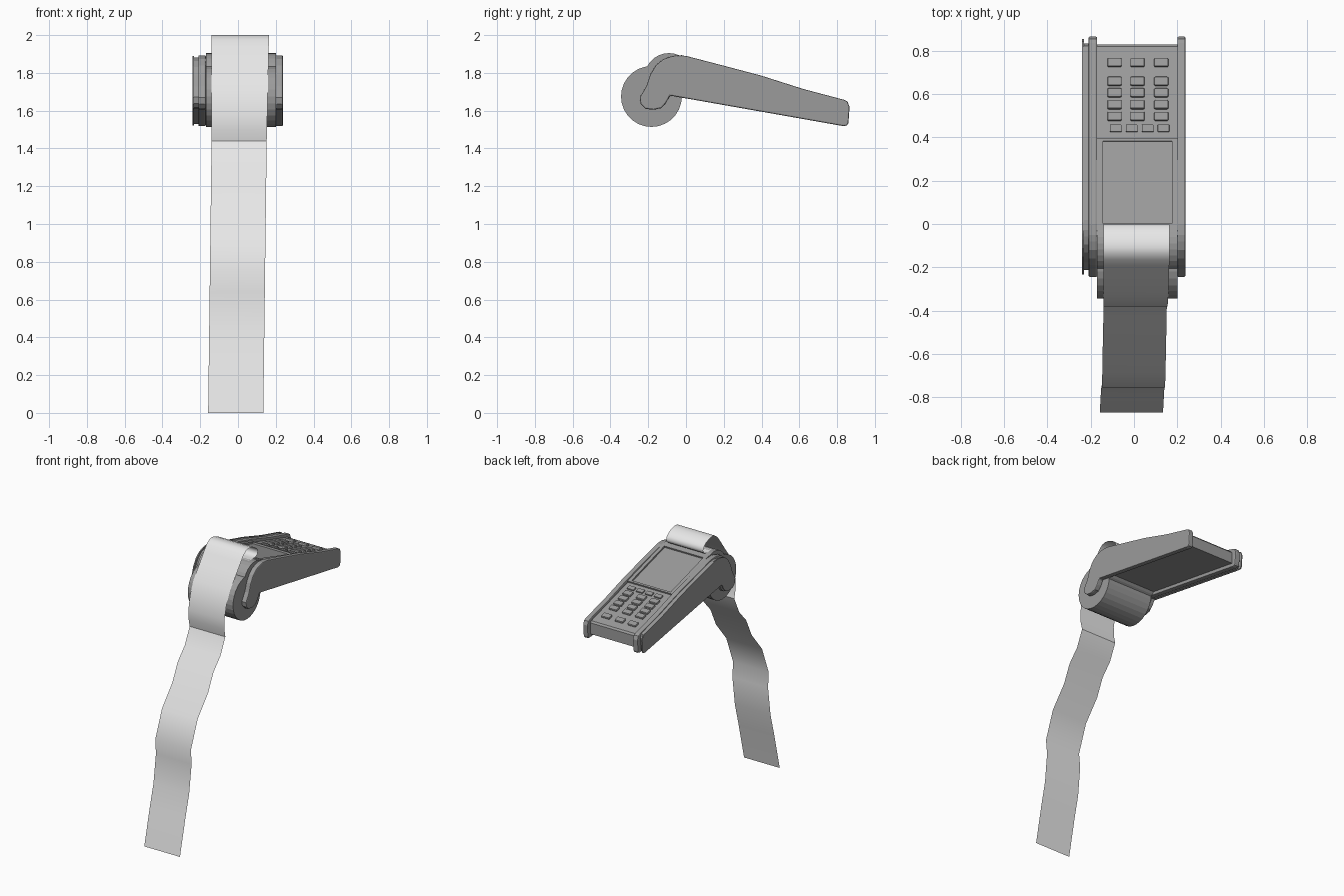
import bpy, bmesh, math

if "Cube" in bpy.data.objects:
    bpy.data.objects.remove(bpy.data.objects["Cube"])

SLOPE = -0.287
TILT = math.atan(SLOPE)


def material(name, v):
    m = bpy.data.materials.new(name)
    m.diffuse_color = (v, v, v, 1)
    m.use_nodes = True
    m.node_tree.nodes["Principled BSDF"].inputs["Base Color"].default_value = m.diffuse_color
    return m


casing = material("casing grey", 0.33)
paper = material("paper white", 0.8)


def finish(name, bm, mat, bevel=0):
    bmesh.ops.recalc_face_normals(bm, faces=bm.faces[:])
    me = bpy.data.meshes.new(name)
    bm.to_mesh(me)
    bm.free()
    ob = bpy.data.objects.new(name, me)
    bpy.context.collection.objects.link(ob)
    me.materials.append(mat)
    if bevel:
        mod = ob.modifiers.new("bevel", 'BEVEL')
        mod.width, mod.segments = bevel, 2
        mod.limit_method, mod.angle_limit = 'ANGLE', math.radians(60)
    return ob


def extrude(name, profile, x0, x1, bevel=0):
    """Extrude a side profile (y, z) along x."""
    bm = bmesh.new()
    a = [bm.verts.new((x0, y, z)) for y, z in profile]
    b = [bm.verts.new((x1, y, z)) for y, z in profile]
    bm.faces.new(a)
    bm.faces.new(b)
    for i in range(len(a)):
        j = (i + 1) % len(a)
        bm.faces.new((a[i], a[j], b[j], b[i]))
    return finish(name, bm, casing, bevel)


def circle(cy, cz, r, n):
    return [(cy + r * math.cos(2 * math.pi * i / n),
             cz + r * math.sin(2 * math.pi * i / n)) for i in range(n)]


def scaled(profile, s, cy=0.31, cz=1.705):
    return [(cy + (y - cy) * s, cz + (z - cz) * s) for y, z in profile]


def top(y):
    return 1.875 + SLOPE * y


def slab(name, x0, x1, y0, y1, h, bevel=0.003):
    """Plate lying on the sloped top face."""
    bm = bmesh.new()
    bmesh.ops.create_cube(bm, size=1)
    sink = 0.01
    bmesh.ops.scale(bm, vec=(x1 - x0, (y1 - y0) / math.cos(TILT), h + sink),
                    verts=bm.verts)
    bmesh.ops.translate(bm, vec=(0, 0, (h - sink) / 2), verts=bm.verts)
    ob = finish(name, bm, casing, bevel)
    y = (y0 + y1) / 2
    ob.location = ((x0 + x1) / 2, y, top(y))
    ob.rotation_euler.x = TILT
    return ob


# Side rails with the hooked front end
rail = [(-0.08, 1.887), (-0.05, 1.893), (0, 1.89), (0.2, 1.838), (0.4, 1.785),
        (0.62, 1.715), (0.835, 1.658), (0.855, 1.648), (0.866, 1.62),
        (0.86, 1.535), (0.853, 1.522), (0.835, 1.518), (-0.085, 1.68),
        (-0.105, 1.642), (-0.13, 1.614), (-0.17, 1.605), (-0.215, 1.61),
        (-0.24, 1.635), (-0.245, 1.67), (-0.21, 1.73), (-0.19, 1.79),
        (-0.16, 1.84), (-0.12, 1.873)]
extrude("right_rail", rail, 0.2, 0.238, 0.007)
extrude("left_rail", rail, -0.21, -0.17, 0.007)

# Card swipe channel outside the left rail
extrude("swipe_groove", scaled(rail, 0.94), -0.233, -0.208)
extrude("swipe_flange", scaled(rail, 0.98), -0.24, -0.232)

# Main body between the rails
body = [(-0.15, 1.86), (-0.05, top(-0.05)), (0.82, top(0.82)), (0.83, top(0.83) - 0.01),
        (0.83, 1.545), (-0.05, 1.697), (-0.15, 1.72)]
extrude("body", body, -0.171, 0.201)

# Paper roll housing and its rounded lid
extrude("roll_housing", circle(-0.183, 1.675, 0.161, 28), -0.17, 0.2)
extrude("housing_lid", circle(-0.09, 1.775, 0.13, 28), -0.17, 0.2)

# Screen bezel around a sunken screen
slab("bezel_left", -0.17, -0.143, -0.03, 0.395, 0.012, 0)
slab("bezel_right", 0.175, 0.2, -0.03, 0.395, 0.012, 0)
slab("bezel_bottom", -0.143, 0.175, 0.38, 0.395, 0.012, 0)
slab("bezel_top", -0.143, 0.175, -0.03, 0.0, 0.012, 0)

# Keypad: number and action keys, then a row of small function keys
for y in (0.745, 0.658, 0.605, 0.55, 0.496):
    for x in (-0.09, 0.016, 0.126):
        slab("key", x - 0.033, x + 0.033, y - 0.02, y + 0.02, 0.014, 0.006)
for x in (-0.085, -0.011, 0.063, 0.136):
    slab("function_key", x - 0.027, x + 0.027, 0.425, 0.457, 0.01)


# Receipt paper, one curled sheet and one hanging sheet
def sheet(name, path, left, right):
    """left and right are (x at start, x at end)."""
    bm = bmesh.new()
    prev = None
    z0, z1 = path[0][1], path[-1][1]
    for y, z in path:
        t = (z - z0) / (z1 - z0)
        row = [bm.verts.new((s + (e - s) * t, y, z)) for s, e in (left, right)]
        if prev:
            bm.faces.new((prev[0], row[0], row[1], prev[1]))
        prev = row
    for f in bm.faces:
        f.smooth = True
    return finish(name, bm, paper)


curl = [(-0.10, 1.905), (-0.05, 1.903), (-0.02, 1.906), (-0.005, 1.918),
        (0.0, 1.937), (-0.01, 1.96), (-0.04, 1.982), (-0.08, 1.997),
        (-0.11, 2.0), (-0.135, 1.996), (-0.165, 1.975), (-0.2, 1.93),
        (-0.25, 1.86), (-0.32, 1.767), (-0.36, 1.67), (-0.38, 1.57),
        (-0.378, 1.5), (-0.365, 1.44)]
hang = [(-0.365, 1.44), (-0.42, 1.32), (-0.5, 1.23), (-0.56, 1.10),
        (-0.68, 0.95), (-0.755, 0.75), (-0.745, 0.64), (-0.77, 0.43),
        (-0.81, 0.27), (-0.87, 0.0)]
sheet("paper_curl", curl, (-0.14, -0.14), (0.162, 0.152))
sheet("paper_hanging", hang, (-0.14, -0.158), (0.152, 0.134))
